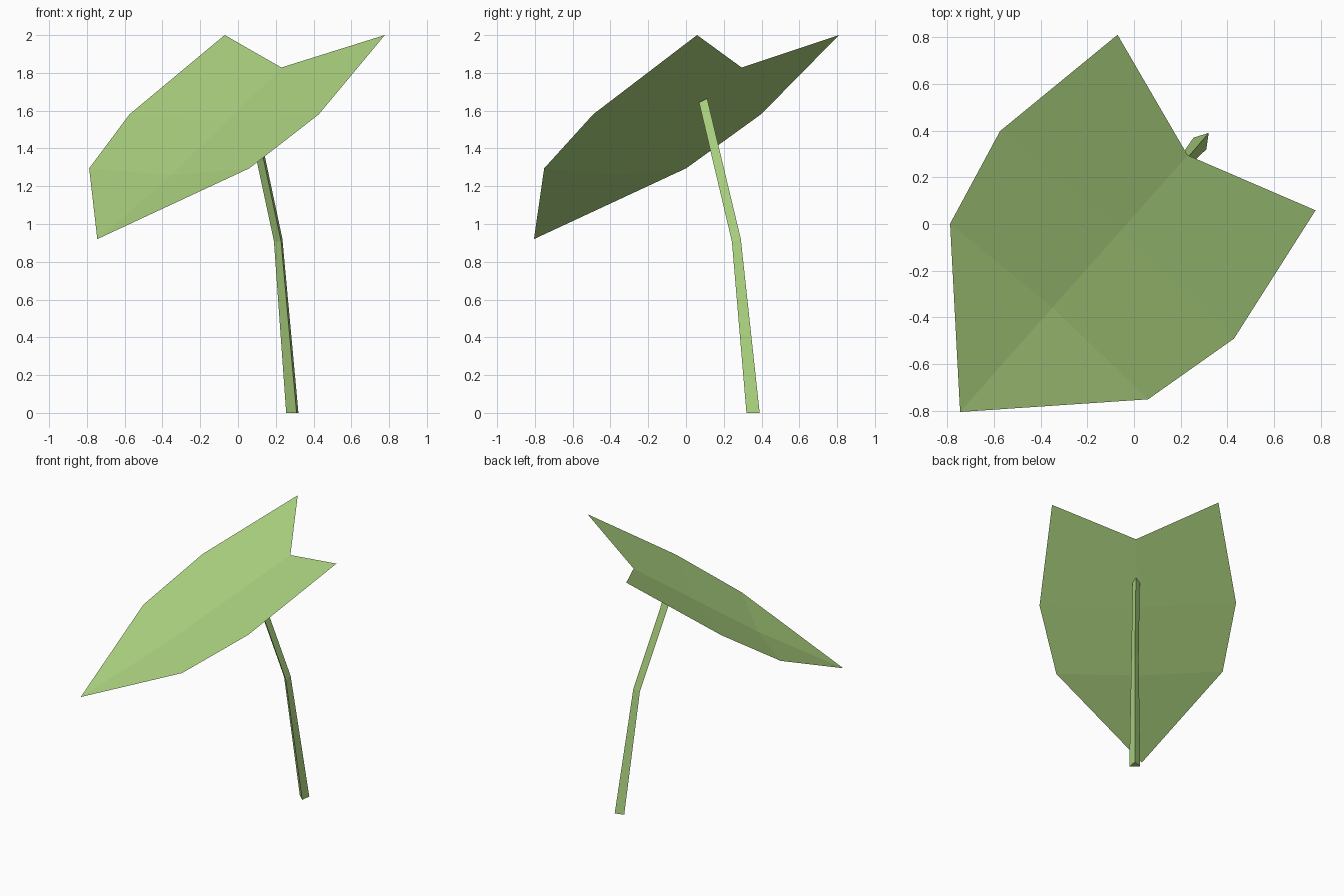
import bpy, bmesh
from mathutils import Vector

if "Cube" in bpy.data.objects:
    bpy.data.objects.remove(bpy.data.objects["Cube"])

green = bpy.data.materials.new("light_green")
green.diffuse_color = (0.423, 0.665, 0.220, 1.0)
green.use_nodes = True
green.node_tree.nodes["Principled BSDF"].inputs["Base Color"].default_value = green.diffuse_color

TIP = Vector((-0.745, -0.805, 0.92))   # lowest point of the leaf
ALONG = Vector((0.663, 0.748, 0.0))    # from tip to notch, seen from above
ACROSS = Vector((-0.748, 0.663, 0.0))
SLOPE = 0.652


def leaf_point(t, w, drop=0.0):
    """Point on the tilted leaf plane, optionally sunk below it."""
    return TIP + ALONG * t + ACROSS * w + Vector((0, 0, SLOPE * t - drop))


def finish(bm, name):
    mesh = bpy.data.meshes.new(name)
    bm.to_mesh(mesh)
    bm.free()
    mesh.materials.append(green)
    obj = bpy.data.objects.new(name, mesh)
    bpy.context.collection.objects.link(obj)
    return obj


# Leaf: thin sheet with a sunken midrib, two mirrored halves
edge = [(0.575, 0.567), (1.014, 0.67), (1.657, 0.567)]
rib_t = [0.598, 1.037, 1.47]
bm = bmesh.new()
tip = bm.verts.new(leaf_point(0, 0))
rib = [bm.verts.new(leaf_point(t, 0, 0.05)) for t in rib_t]
for side in (1, -1):
    rim = [bm.verts.new(leaf_point(t, w * side)) for t, w in edge]
    faces = [[tip, rib[0], rim[0]]]
    for i in range(2):
        faces.append([rib[i], rib[i + 1], rim[i + 1], rim[i]])
    for f in faces:
        bm.faces.new(f if side == 1 else f[::-1])
finish(bm, "leaf")

# Stem: three-sided, tapering and bent towards the leaf
rings = [
    [(0.255, 0.370, 0.0), (0.310, 0.320, 0.0), (0.320, 0.390, 0.0)],
    [(0.190, 0.276, 0.91), (0.228, 0.243, 0.907), (0.235, 0.290, 0.922)],
    [(0.033, 0.101, 1.643), (0.071, 0.069, 1.643), (0.077, 0.112, 1.665)],
]
bm = bmesh.new()
loops = [[bm.verts.new(p) for p in ring] for ring in rings]
for low, high in zip(loops, loops[1:]):
    for i in range(3):
        j = (i + 1) % 3
        bm.faces.new([low[i], low[j], high[j], high[i]])
bm.faces.new(loops[0][::-1])
bm.faces.new(loops[-1])
bmesh.ops.recalc_face_normals(bm, faces=bm.faces)
finish(bm, "stem")
